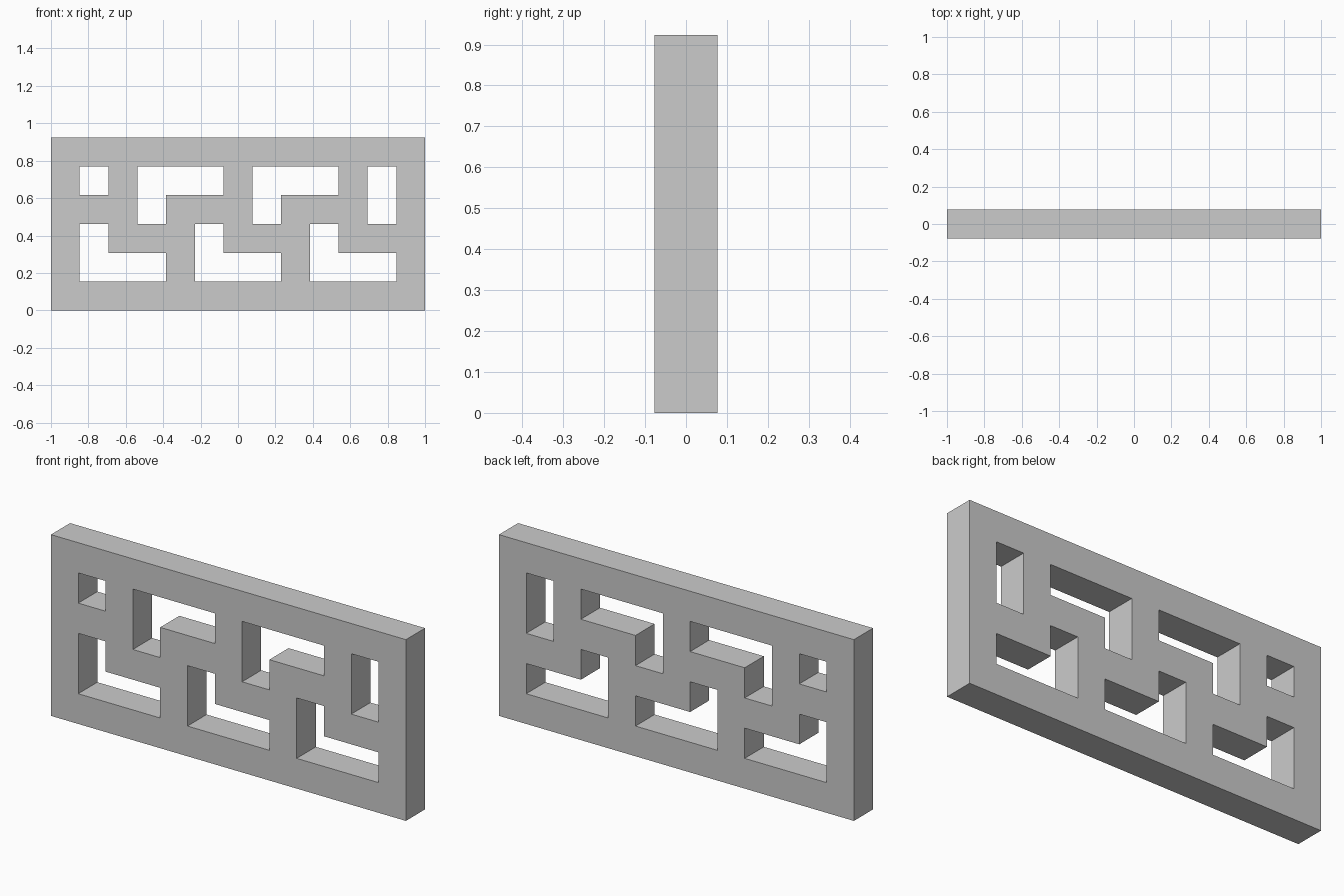
import bpy, bmesh

if "Cube" in bpy.data.objects:
    bpy.data.objects.remove(bpy.data.objects["Cube"])

# Panel plan on a 13 x 6 grid, top row first: '#' is solid, '.' is an opening
PLAN = [
    "#############",
    "#.#...#...#.#",
    "###.###.###.#",
    "#.###.###.###",
    "#...#...#...#",
    "#############",
]
COLS, ROWS = len(PLAN[0]), len(PLAN)
U = 2 / COLS

# Flat sheet of solid cells, facing -y
bm = bmesh.new()
grid = [[bm.verts.new((-1 + i * U, 0, j * U)) for i in range(COLS + 1)]
        for j in range(ROWS + 1)]
for j, row in enumerate(reversed(PLAN)):
    for i, cell in enumerate(row):
        if cell == "#":
            bm.faces.new((grid[j][i], grid[j][i + 1],
                          grid[j + 1][i + 1], grid[j + 1][i]))
bmesh.ops.delete(bm, geom=[v for v in bm.verts if not v.link_faces], context='VERTS')

mesh = bpy.data.meshes.new("lattice_panel")
bm.to_mesh(mesh)
bm.free()
panel = bpy.data.objects.new("lattice_panel", mesh)
bpy.context.collection.objects.link(panel)

# Thickness, centred on y = 0
solid = panel.modifiers.new("thickness", 'SOLIDIFY')
solid.thickness = U
solid.offset = 0
